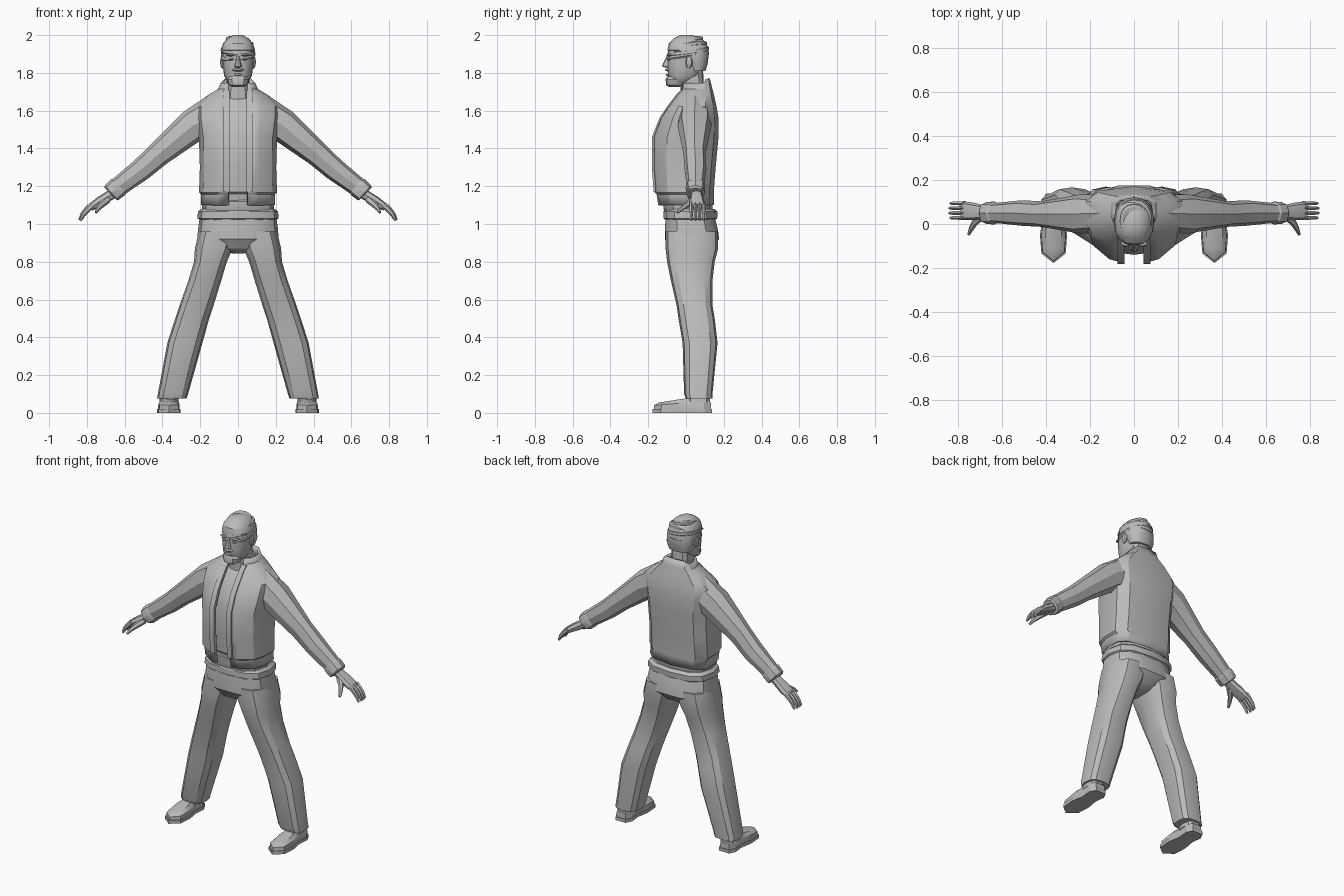
import bpy, bmesh, math
from mathutils import Vector

cube = bpy.data.objects.get("Cube")
if cube:
    bpy.data.objects.remove(cube)

shade = (0.5, 0.5, 0.5, 1)
grey = bpy.data.materials.new("plain_grey")
grey.use_nodes = True
grey.diffuse_color = shade
grey.node_tree.nodes["Principled BSDF"].inputs["Base Color"].default_value = shade
parts = []


def loft(name, rings, closed=True):
    """Skin a stack of equal point rings, capping closed ones."""
    bm = bmesh.new()
    rows = [[bm.verts.new(point) for point in ring] for ring in rings]
    count = len(rows[0])
    for lower, upper in zip(rows, rows[1:]):
        for i in range(count if closed else count - 1):
            j = (i + 1) % count
            bm.faces.new((lower[i], lower[j], upper[j], upper[i]))
    if closed:
        bm.faces.new(rows[0])
        bm.faces.new(rows[-1])
    bmesh.ops.recalc_face_normals(bm, faces=bm.faces)
    mesh = bpy.data.meshes.new(name)
    bm.to_mesh(mesh)
    bm.free()
    mesh.materials.append(grey)
    ob = bpy.data.objects.new(name, mesh)
    bpy.context.collection.objects.link(ob)
    parts.append(ob)
    return ob


def oval(centre, across, along, sides, power):
    """Rounded-square ring spanned by two half axes."""
    ring = []
    for i in range(sides):
        angle = math.tau * i / sides
        u, v = math.cos(angle), math.sin(angle)
        u = math.copysign(abs(u) ** power, u)
        v = math.copysign(abs(v) ** power, v)
        ring.append(centre + across * u + along * v)
    return ring


def column(name, rows, sides=12, power=0.75, centre=lambda z: 0):
    """Upright loft; each row is height, half width, front y, back y."""
    return loft(name, [oval(Vector((centre(z), (front + back) / 2, z)), Vector((width, 0, 0)),
                            Vector((0, (back - front) / 2, 0)), sides, power)
                       for z, width, front, back in rows])


def tube(name, side, path, radii, sides=8, power=0.8):
    """Loft along a path; each radius pair is upward and sideways."""
    points = [Vector((side * x, y, z)) for x, y, z in path]
    rings = []
    for i, (point, (high, wide)) in enumerate(zip(points, radii)):
        ahead = points[min(i + 1, len(points) - 1)] - points[max(i - 1, 0)]
        up = Vector((0, 1, 0)).cross(ahead).normalized()
        out = ahead.cross(up).normalized()
        rings.append(oval(point, up * high, out * wide, sides, power))
    return loft(name, rings)


def blob(name, centre, size):
    """Small faceted ellipsoid for facial features."""
    x, y, z = centre
    wide, deep, high = size
    rings = []
    for step in range(5):
        angle = math.pi * (step - 2) / 4.4
        grow = math.cos(angle)
        rings.append(oval(Vector((x, y, z + high * math.sin(angle))), Vector((wide * grow, 0, 0)),
                          Vector((0, deep * grow, 0)), 8, 1))
    return loft(name, rings)


# Jacket: open-fronted shell; rows are height, half width, front y, back y
gap = 0.05
jacket = [(1.1, .19, -.14, .14), (1.16, .19, -.15, .14), (1.17, .2, -.16, .14), (1.3, .195, -.17, .15),
          (1.46, .2, -.17, .165), (1.56, .215, -.13, .165), (1.62, .215, -.09, .155),
          (1.68, .15, -.045, .14), (1.71, .1, -.015, .13), (1.745, .085, -.01, .12)]
rings = []
for z, width, front, back in jacket:
    reach, depth = width - gap, back - front
    top = z + max(0, z - 1.65) / 4
    half = [(gap, front, z), (gap + reach * .4, front + depth * .05, z),
            (gap + reach * .85, front + depth * .22, z), (width, front + depth * .45, z),
            (width, front + depth * .78, z), (width * .75, back - depth * .07, top)]
    mirrored = [(-x, y, h) for x, y, h in reversed(half)]
    rings.append(half + [(0, back, top)] + mirrored)
shell = loft("jacket_body", rings, closed=False)
cloth = shell.modifiers.new("cloth", "SOLIDIFY")
cloth.thickness = 0.014
cloth.offset = 0

# Shirt follows the jacket just inside it
column("shirt", [(z, width - .02, front + .03, back - .02) for z, width, front, back in jacket])
column("shirt_hem", [(1.04, .18, -.1, .13), (1.08, .19, -.12, .14), (1.12, .19, -.12, .14),
                     (1.13, .18, -.11, .13)])
column("waist_belt", [(1.02, .2, -.105, .15), (1.03, .215, -.12, .165),
                      (1.065, .212, -.12, .168), (1.08, .195, -.11, .15)])
column("neck", [(1.65, .07, -.03, .1), (1.72, .062, -.03, .095), (1.82, .06, -.03, .09)])

# Trouser hips with an arched crotch
column("trouser_hips", [(.845, .03, -.03, .09), (.87, .12, -.085, .135), (.92, .215, -.115, .178),
                        (.97, .212, -.115, .172), (1.035, .203, -.11, .155)], 14)

for word, side in (("left", 1), ("right", -1)):
    # Zip band along the jacket edge
    band = []
    for z, width, front, back in jacket[2:9]:
        inner, outer = gap - .006, gap + .026
        near, far = front - .011, front + .012
        band.append([(side * x, y, z) for x, y in
                     ((inner, far), (inner, near), (outer, near), (outer, far))])
    loft(word + "_zip_band", band)

    # Trouser leg leaning out in a straight line
    column(word + "_trouser_leg",
           [(.075, .078, 0, .14), (.1, .08, -.01, .14), (.37, .093, -.018, .167),
            (.5, .09, -.04, .152), (.57, .09, -.05, .14), (.7, .087, -.08, .14),
            (.8, .087, -.1, .152), (.87, .1, -.108, .17), (.96, .1, -.108, .168)],
           power=0.7, centre=lambda z: side * (.37 - .28 * z + .015 * math.sin(z * 4) ** 2))

    # Shoe: pointed outline stacked into sole and upper
    rim = [(.055, -.135), (.062, -.05), (.048, .03), (.055, .1), (.035, .138)]
    outline = [(0, -.178)] + rim + [(-x, y) for x, y in reversed(rim)]

    def shoe_ring(scale, toe, heel):
        ring = []
        for x, y in outline:
            rise = min(1, (y + .178) / .2)
            ring.append((side * (.366 + x * scale), y * (1 + scale) / 2, toe + (heel - toe) * rise))
        return ring

    loft(word + "_shoe_sole", [shoe_ring(1, 0, 0), shoe_ring(1, .02, .02)])
    loft(word + "_shoe_upper", [shoe_ring(.92, .02, .02), shoe_ring(.9, .04, .055),
                                shoe_ring(.6, .055, .08)])
    column(word + "_ankle", [(.05, .052, 0, .13), (.12, .045, .01, .125)], 10,
           centre=lambda z: side * .365)

    # Sleeve and cuff on one straight arm line
    tube(word + "_sleeve", side,
         [(.1, .05, 1.59), (.24, .045, 1.52), (.42, .045, 1.37), (.51, .05, 1.29), (.655, .05, 1.18)],
         [(.11, .08), (.088, .09), (.066, .058), (.06, .058), (.05, .043)])
    tube(word + "_cuff", side, [(.625, .05, 1.205), (.635, .05, 1.195), (.67, .05, 1.165), (.675, .05, 1.16)],
         [(.048, .045), (.056, .052), (.053, .05), (.045, .04)])

    # Hand with four curled fingers and a thumb
    tube(word + "_palm", side, [(.64, .055, 1.175), (.69, .055, 1.145), (.73, .057, 1.12), (.78, .061, 1.088)],
         [(.03, .028), (.026, .032), (.026, .04), (.019, .042)])
    for i, finger in enumerate(("index", "middle", "ring", "little")):
        y = .028 + i * .022
        short = 1 - abs(i - 1.4) * .006
        tube(word + "_" + finger + "_finger", side,
             [(.77, y, 1.1), (.8 * short, y, 1.08), (.826 * short, y, 1.05), (.841 * short, y, 1.02)],
             [(.018, .011), (.015, .01), (.012, .009), (.007, .006)], sides=6, power=1)
    tube(word + "_thumb", side, [(.69, .04, 1.13), (.725, .005, 1.1), (.742, -.025, 1.08), (.752, -.047, 1.06)],
         [(.02, .02), (.017, .014), (.012, .011), (.007, .007)], sides=6, power=1)

    # Brow, eye and ear
    blob(word + "_brow", (side * .035, -.085, 1.895), (.027, .02, .008))
    blob(word + "_eye", (side * .034, -.085, 1.873), (.015, .016, .008))
    blob(word + "_ear", (side * .083, .016, 1.857), (.012, .019, .034))

# Head, hair cap and swept locks
column("head", [(1.735, .035, -.07, -.01), (1.75, .056, -.085, .035), (1.785, .073, -.095, .08),
                (1.83, .08, -.098, .1), (1.88, .084, -.098, .11), (1.93, .084, -.095, .11),
                (1.965, .07, -.075, .095), (1.985, .045, -.045, .07)], 16, 0.88)
column("hair_cap", [(1.81, .074, .015, .103), (1.85, .085, 0, .115), (1.89, .089, -.045, .12),
                    (1.92, .09, -.098, .12), (1.955, .08, -.092, .11), (1.982, .058, -.065, .085),
                    (2, .025, -.03, .035)], 16, 0.88)
for i, width in enumerate((.092, .092, .083, .066)):
    z = 1.888 + i * .026
    tilt = .008 * (-1) ** i
    lock = [oval(Vector((0, .012, z + lift)), Vector((width - inset, 0, tilt)),
                 Vector((0, width * 1.2 - inset, .014)), 16, 0.9)
            for lift, inset in ((-.012, .006), (-.004, 0), (.01, .002), (.014, .012))]
    loft("hair_lock_" + "abcd"[i], lock)

# Nose, moustache, lip and beard
column("nose", [(1.828, .012, -.11, -.08), (1.835, .02, -.128, -.08), (1.85, .015, -.122, -.08),
                (1.89, .009, -.102, -.08)], 8, 1)
blob("moustache", (0, -.085, 1.816), (.035, .027, .01))
blob("lower_lip", (0, -.085, 1.79), (.025, .023, .009))
column("chin_beard", [(1.725, .03, -.088, -.04), (1.735, .048, -.105, -.01),
                      (1.765, .06, -.108, .02), (1.782, .05, -.1, 0)], 12, 0.85)

# Soft shading with crisp folds
bpy.ops.object.select_all(action="DESELECT")
for ob in parts:
    ob.select_set(True)
bpy.context.view_layer.objects.active = shell
bpy.ops.object.shade_smooth_by_angle(angle=math.radians(30))
